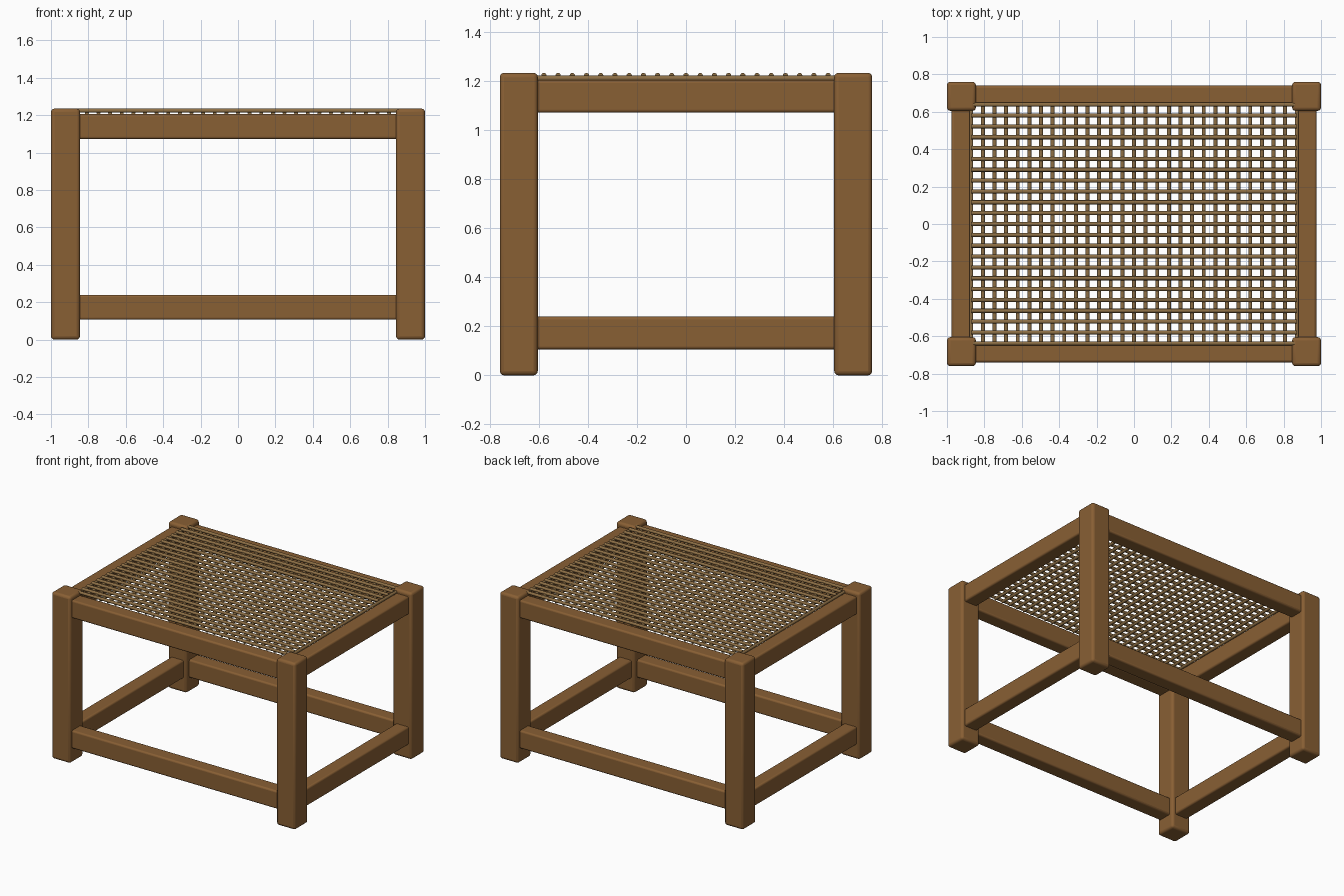
import bpy
import math

default_cube = bpy.data.objects.get("Cube")
if default_cube:
    bpy.data.objects.remove(default_cube, do_unlink=True)


def make_material(name, rgb):
    mat = bpy.data.materials.new(name)
    mat.use_nodes = True
    color = (*rgb, 1.0)
    mat.diffuse_color = color
    mat.node_tree.nodes["Principled BSDF"].inputs["Base Color"].default_value = color
    return mat


wood = make_material("brown wood", (0.25, 0.115, 0.034))
cane = make_material("woven cane", (0.27, 0.16, 0.06))


def finish(obj, name, mat):
    obj.name = name
    obj.data.materials.append(mat)
    bpy.ops.object.shade_smooth_by_angle(angle=math.radians(40))
    return obj


def beam(name, center, size, bevel):
    """Wooden bar with rounded edges."""
    bpy.ops.mesh.primitive_cube_add(size=1, location=center)
    obj = bpy.context.object
    obj.scale = size
    bpy.ops.object.transform_apply(location=False, rotation=False, scale=True)
    mod = obj.modifiers.new("rounded edges", "BEVEL")
    mod.width = bevel
    mod.segments = 3
    return finish(obj, name, wood)


def strands(name, axis, count, half_span, half_length, z, radius):
    """Row of parallel cane strands running along the x or y axis."""
    rotation = (0, math.pi / 2, 0) if axis == "x" else (math.pi / 2, 0, 0)
    parts = []
    for i in range(count):
        offset = -half_span + 2 * half_span * i / (count - 1)
        place = (0, offset, z) if axis == "x" else (offset, 0, z)
        bpy.ops.mesh.primitive_cylinder_add(vertices=10, radius=radius, depth=2 * half_length,
                                            location=place, rotation=rotation)
        parts.append(bpy.context.object)
    bpy.ops.object.select_all(action="DESELECT")
    for part in parts:
        part.select_set(True)
    bpy.ops.object.join()
    return finish(bpy.context.object, name, cane)


# Overall frame sizes
HEIGHT = 1.235
LEG = 0.155
LEG_X = 1 - LEG / 2
LEG_Y = 0.76 - LEG / 2
RAIL_X, RAIL_Y = 0.923, 0.687
RAIL_W, RAIL_H = 0.105, 0.133

# Legs
for sx, side in ((-1, "right"), (1, "left")):
    for sy, end in ((-1, "front"), (1, "back")):
        beam(f"{end}_{side}_leg", (sx * LEG_X, sy * LEG_Y, HEIGHT / 2), (LEG, LEG, HEIGHT), 0.018)

# Upper and lower rails, set into the legs
for level, z in (("lower", 0.173), ("upper", 1.139)):
    for s, end, side in ((-1, "front", "right"), (1, "back", "left")):
        beam(f"{level}_{end}_rail", (0, s * RAIL_Y, z), (2 * LEG_X, RAIL_W, RAIL_H), 0.012)
        beam(f"{level}_{side}_rail", (s * RAIL_X, 0, z), (RAIL_W, 2 * LEG_Y, RAIL_H), 0.012)

# Woven seat
strands("seat_long_strands", "x", 23, 0.638, 0.87, 1.224, 0.011)
strands("seat_cross_strands", "y", 29, 0.87, 0.635, 1.213, 0.011)
